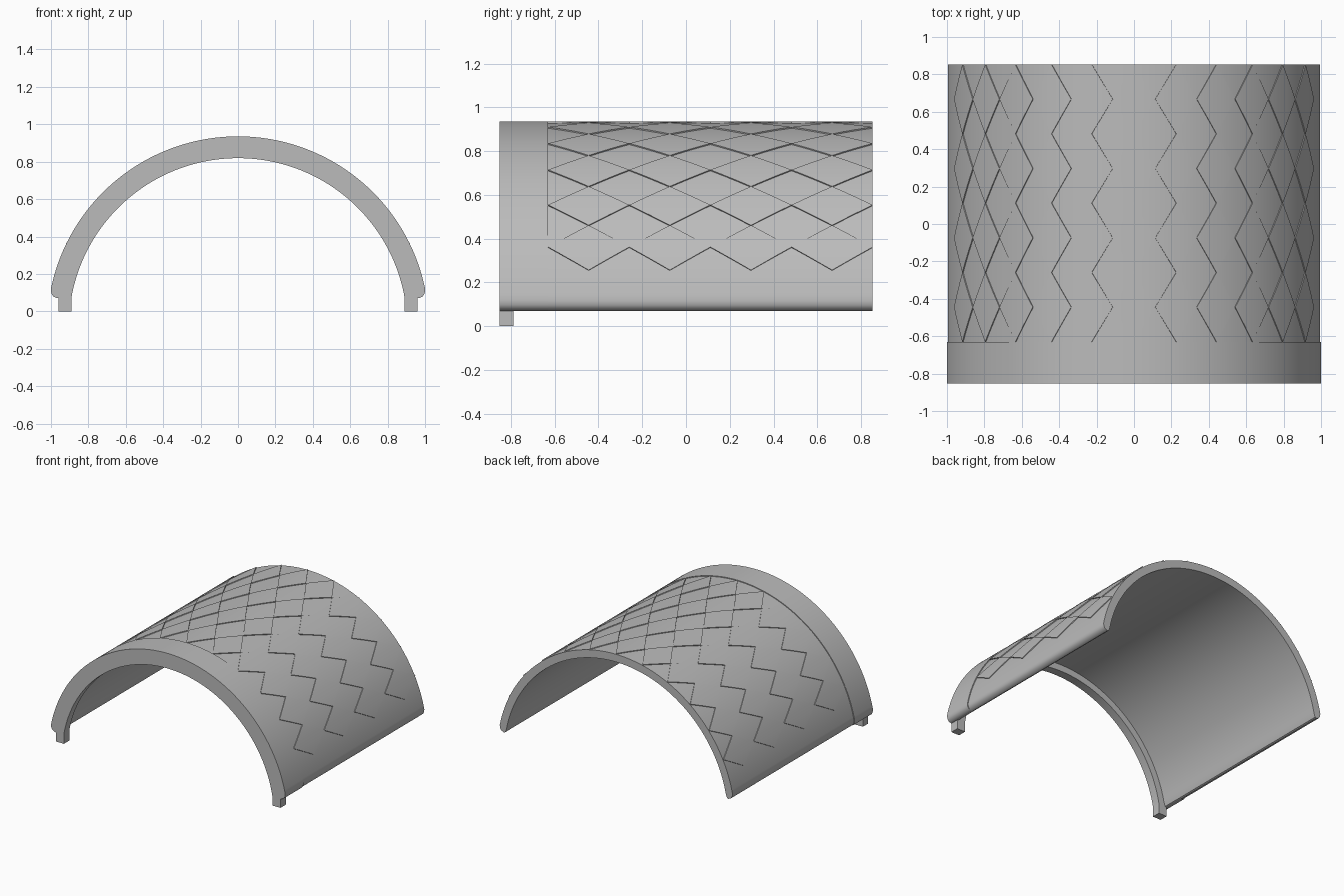
import bpy, bmesh, math

cube = bpy.data.objects.get("Cube")
if cube:
    bpy.data.objects.remove(cube, do_unlink=True)

AXIS_Z = -0.086                     # height of the vault's axis
R_TOP, R_BASE = 1.0215, 1.0155      # raised and sunken outer radii
R_SHELL, R_LIP = 0.956, 0.905       # inner radii of shell and front lip
FRONT, BAND, BACK = -0.853, -0.63, 0.853
SEGS = 96

stone = bpy.data.materials.new("grey")
stone.use_nodes = True
GREY = (0.5, 0.5, 0.5, 1)
stone.diffuse_color = GREY
stone.node_tree.nodes["Principled BSDF"].inputs["Base Color"].default_value = GREY


def polar(r, deg):
    a = math.radians(deg)
    return r * math.cos(a), AXIS_Z + r * math.sin(a)


def finish(name, bm):
    bmesh.ops.recalc_face_normals(bm, faces=bm.faces)
    mesh = bpy.data.meshes.new(name)
    bm.to_mesh(mesh)
    bm.free()
    mesh.materials.append(stone)
    ob = bpy.data.objects.new(name, mesh)
    bpy.context.collection.objects.link(ob)
    bpy.ops.object.select_all(action='DESELECT')
    ob.select_set(True)
    bpy.context.view_layer.objects.active = ob
    bpy.ops.object.shade_smooth_by_angle(angle=math.radians(35))
    return ob


def arch(r_in, r_out, start, end_pairs):
    """(inner, outer) point pairs of an arch; end_pairs finish the +x end and are mirrored."""
    arc = []
    for i in range(SEGS + 1):
        a = start + (180 - 2 * start) * i / SEGS
        arc.append((polar(r_in, a), polar(r_out, a)))
    left = [((-p[0], p[1]), (-q[0], q[1])) for p, q in reversed(end_pairs)]
    return end_pairs + arc + left


def loft(name, stations):
    """Join arch sections placed at successive y positions and cap both ends."""
    bm = bmesh.new()
    rings = []
    for y, pairs in stations:
        inner = [bm.verts.new((p[0], y, p[1])) for p, _ in pairs]
        outer = [bm.verts.new((q[0], y, q[1])) for _, q in pairs]
        rings.append((inner, outer))
    n = len(rings[0][0])
    for (i0, o0), (i1, o1) in zip(rings, rings[1:]):
        loop0, loop1 = i0 + o0[::-1], i1 + o1[::-1]
        for k in range(2 * n):
            j = (k + 1) % (2 * n)
            bm.faces.new((loop0[k], loop0[j], loop1[j], loop1[k]))
    for inner, outer in (rings[0], rings[-1]):
        for k in range(n - 1):
            bm.faces.new((inner[k], inner[k + 1], outer[k + 1], outer[k]))
    return finish(name, bm)


def shell_section(r_out):
    d = r_out - R_TOP
    rounded = [((0.958, 0.070), (0.972 + d, 0.072)),
               ((0.947, 0.075), (0.989 + d, 0.081)),
               ((0.943, 0.086), (0.998 + d, 0.097))]
    return arch(R_SHELL, r_out, 11.6, rounded)


# Vaulted shell, with a slightly raised band along the front
loft("vault_shell", [(FRONT, shell_section(R_TOP)), (BAND, shell_section(R_TOP)),
                     (BAND, shell_section(R_BASE)), (BACK, shell_section(R_BASE))])

# Inner lip at the front, ending in two square feet
feet = [((0.89, 0.0), (0.96, 0.0)), ((0.89, 0.075), (0.96, 0.075))]
loft("front_lip_and_feet", [(FRONT, arch(R_LIP, R_SHELL + 0.004, 11.0, feet)),
                            (-0.788, arch(R_LIP, R_SHELL + 0.004, 11.0, feet))])

# Raised diamond plates in four columns over the roof
COLUMNS, ROW_STEP, SLICES = 4, 12.8, 8
half_w = (BACK - BAND) / COLUMNS / 2


def diamond(bm, y, angle):
    levels = []
    for r in (R_BASE - 0.003, R_TOP):
        right, left = [], []
        for i in range(SLICES + 1):
            t = 2 * i / SLICES - 1
            x, z = polar(r, angle + t * ROW_STEP / 2)
            w = half_w * (1 - abs(t))
            a = bm.verts.new((x, y + w, z))
            b = a if i in (0, SLICES) else bm.verts.new((x, y - w, z))
            right.append(a)
            left.append(b)
        for i in range(SLICES):
            quad = (right[i], right[i + 1], left[i + 1], left[i])
            bm.faces.new(list(dict.fromkeys(quad)))
        levels.append(right + left[-2:0:-1])
    low, high = levels
    for k in range(len(low)):
        j = (k + 1) % len(low)
        bm.faces.new((low[k], low[j], high[j], high[k]))


bm = bmesh.new()
for column in range(COLUMNS):
    for row in range(-5, 6):
        diamond(bm, BAND + half_w * (2 * column + 1), 90 + row * ROW_STEP)
finish("diamond_plates", bm)
